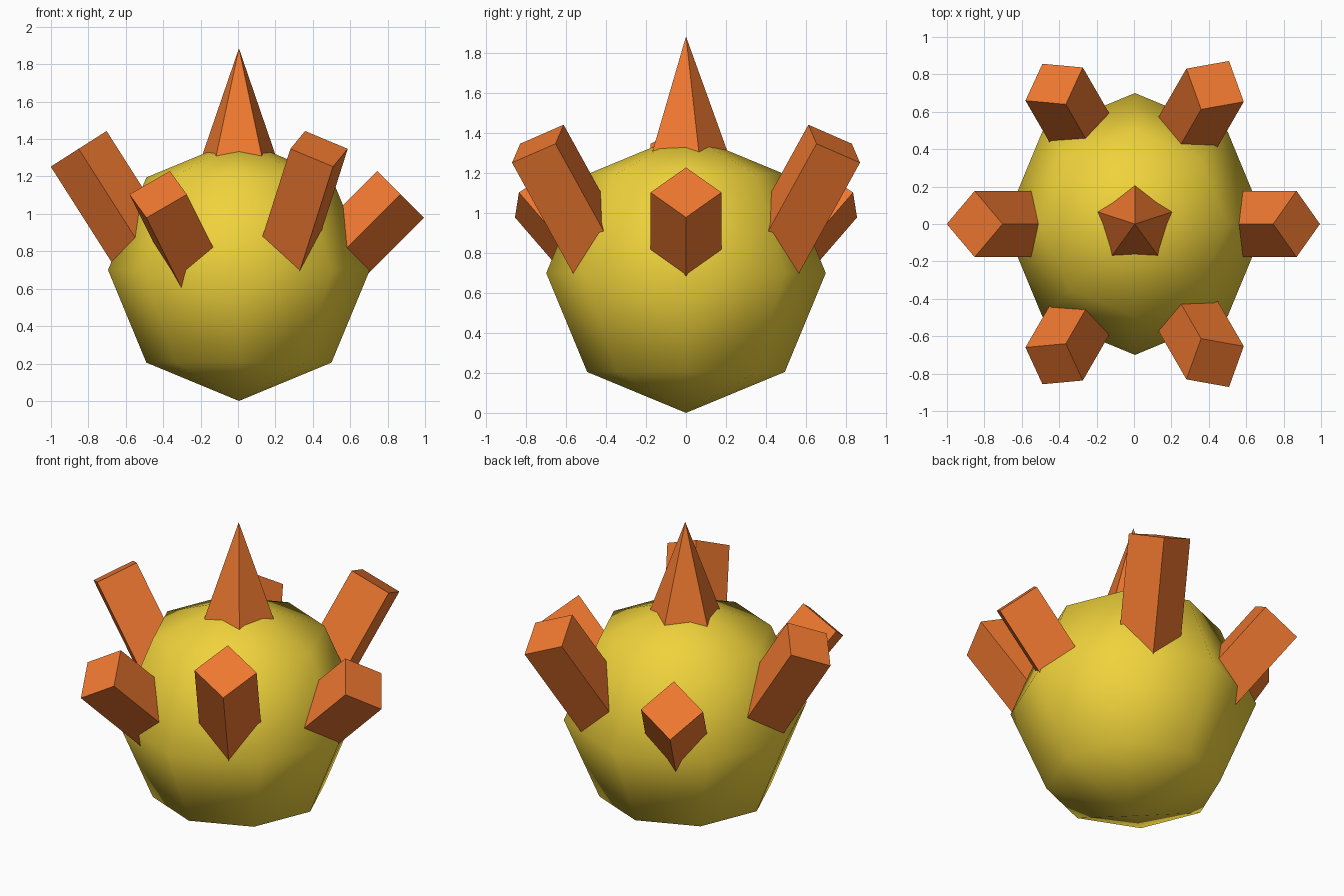
import bpy, bmesh
from math import radians
from mathutils import Matrix

if "Cube" in bpy.data.objects:
    bpy.data.objects.remove(bpy.data.objects["Cube"])

CX = 0.005  # small offset so the whole model is centred


def material(name, color):
    m = bpy.data.materials.new(name)
    m.diffuse_color = color
    m.use_nodes = True
    m.node_tree.nodes["Principled BSDF"].inputs["Base Color"].default_value = m.diffuse_color
    return m


yellow = material("yellow", (0.87, 0.65, 0.045, 1))
orange = material("orange", (0.87, 0.19, 0.03, 1))


def finish(name, bm, mat, smooth=False):
    mesh = bpy.data.meshes.new(name)
    for f in bm.faces:
        f.smooth = smooth
    bm.to_mesh(mesh)
    bm.free()
    mesh.materials.append(mat)
    ob = bpy.data.objects.new(name, mesh)
    bpy.context.collection.objects.link(ob)
    return ob


# Body: coarse smooth-shaded ball
bm = bmesh.new()
bmesh.ops.create_uvsphere(bm, u_segments=8, v_segments=4, radius=0.7,
                          matrix=Matrix.Translation((CX, 0, 0.7)))
finish("body", bm, yellow, smooth=True)


# Five-sided spike on top, its base sunk in the body
bm = bmesh.new()
bmesh.ops.create_cone(bm, cap_ends=True, segments=5, radius1=0.283, radius2=0,
                      depth=0.785,
                      matrix=Matrix.Translation((CX, 0, 1.885 - 0.3925)))
finish("top_spike", bm, orange)


# Square peg whose outer end centre lies at (r, z), leaning outwards by tilt
def peg(name, azimuth, r, z, tilt, length):
    bm = bmesh.new()
    m = (Matrix.Translation((CX, 0, 0))
         @ Matrix.Rotation(radians(azimuth), 4, 'Z')
         @ Matrix.Translation((r, 0, z))
         @ Matrix.Rotation(radians(tilt), 4, 'Y')
         @ Matrix.Translation((0, 0, -length / 2)))
    bmesh.ops.create_cone(bm, cap_ends=True, segments=4, radius1=0.177,
                          radius2=0.177, depth=length, matrix=m)
    finish(name, bm, orange)


# Alternating low and high pegs around the body
for i in range(3):
    peg(f"low_peg_{i + 1}", 120 * i, 0.864, 1.104, 45, 0.6)
    peg(f"high_peg_{i + 1}", 60 + 120 * i, 0.857, 1.348, 32.5, 0.8)
